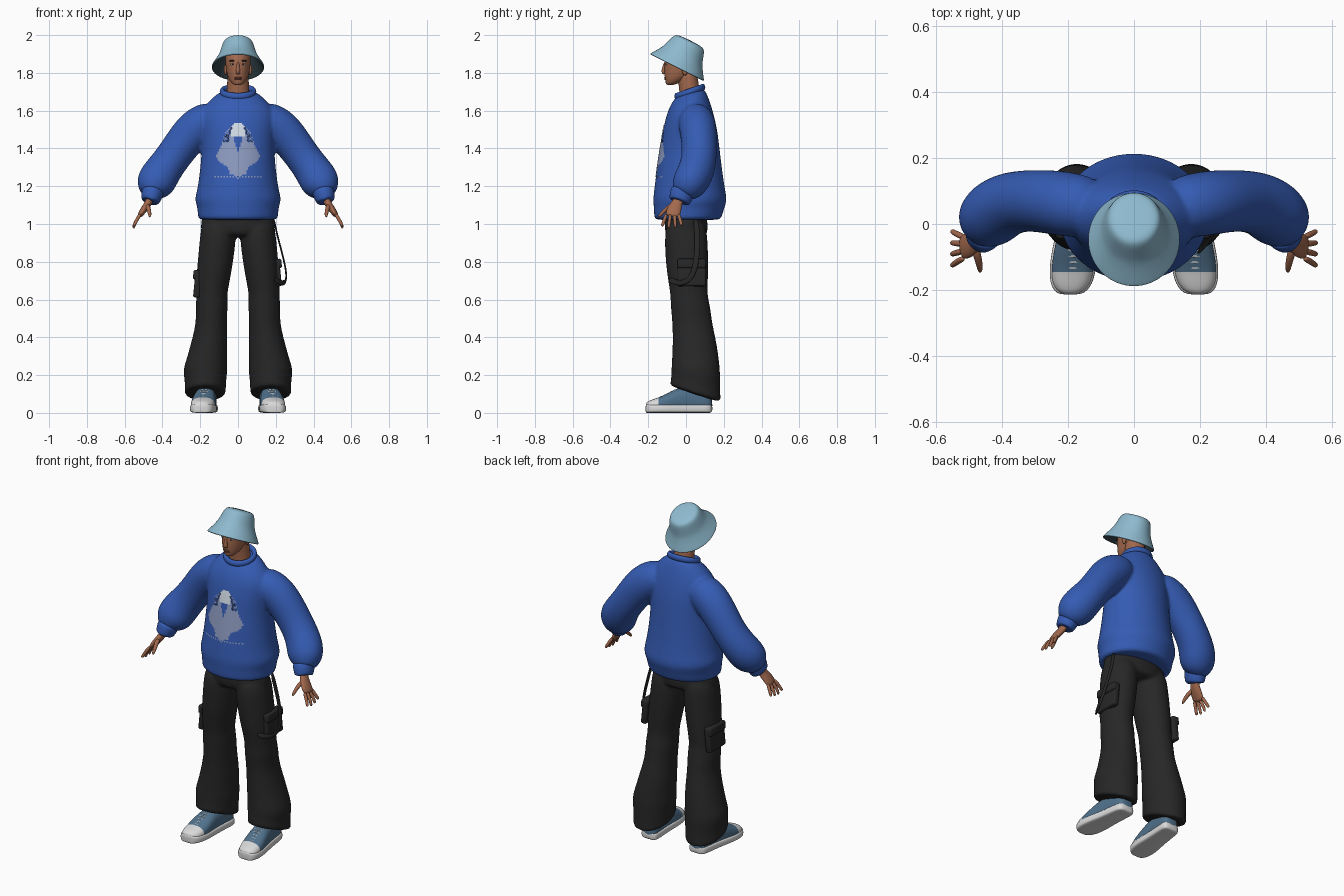
import bpy, bmesh, math
from mathutils import Vector, Matrix

cube = bpy.data.objects.get("Cube")
if cube:
    bpy.data.objects.remove(cube, do_unlink=True)


def material(name, *rgb):
    m = bpy.data.materials.new(name)
    m.use_nodes = True
    m.diffuse_color = (*rgb, 1)
    m.node_tree.nodes["Principled BSDF"].inputs["Base Color"].default_value = (*rgb, 1)
    return m


BLUE = material("sweater blue", .035, .105, .45)
HAT = material("hat pale blue", .27, .49, .62)
LINING = material("hat lining dark", .03, .05, .06)
SKIN = material("skin brown", .36, .14, .075)
LIP = material("lip brown", .24, .08, .05)
BLACK = material("trouser black", .02, .02, .02)
CANVAS = material("shoe blue", .08, .165, .26)
WHITE = material("shoe white", .7, .7, .7)
GREY = material("print grey", .27, .33, .53)
LIGHT = material("print light", .65, .72, .8)


def finish(name, bm, mats):
    bmesh.ops.recalc_face_normals(bm, faces=bm.faces)
    me = bpy.data.meshes.new(name)
    bm.to_mesh(me)
    bm.free()
    me.shade_smooth()
    for m in mats:
        me.materials.append(m)
    ob = bpy.data.objects.new(name, me)
    bpy.context.collection.objects.link(ob)
    return ob


def skin(name, parts, mats, sub=2, loop=False, rule=None, merge=False):
    """Skin each part (a list of rings); rule maps ring number to material."""
    bm = bmesh.new()
    for rings in parts:
        vs = [[bm.verts.new(p) for p in r] for r in rings]
        n = len(vs[0])
        for k in range(len(vs) if loop else len(vs) - 1):
            a, b = vs[k], vs[(k + 1) % len(vs)]
            for i in range(n):
                j = (i + 1) % n
                f = bm.faces.new((a[i], a[j], b[j], b[i]))
                f.material_index = rule(k) if rule else 0
        if not loop:
            bm.faces.new(vs[0]).material_index = rule(0) if rule else 0
            bm.faces.new(vs[-1]).material_index = rule(len(vs) - 2) if rule else 0
    ob = finish(name, bm, mats)
    ob.modifiers.new("round", "SUBSURF").levels = sub
    ob.modifiers["round"].render_levels = sub
    if merge:
        r = ob.modifiers.new("merge", "REMESH")
        r.mode, r.voxel_size, r.use_smooth_shade = "VOXEL", .009, True
        s = ob.modifiers.new("soften", "SMOOTH")
        s.factor, s.iterations = .5, 4
    return ob


def angles(n):
    return [(math.cos(i * math.tau / n), math.sin(i * math.tau / n)) for i in range(n)]


def loft(rows, n=24, side=1):
    """Level ellipses: x, y, z, half width, half depth, tilt."""
    return [[Vector((side * (x + rx * c), y + ry * s, z + t * ry * s)) for c, s in angles(n)]
            for x, y, z, rx, ry, t in rows]


def tube(pts, n=12, side=1, ref=(0, 1, 0)):
    """Rings across a path: x, y, z, radius along ref, other radius."""
    cs, out = [Vector(p[:3]) for p in pts], []
    for i, p in enumerate(pts):
        t = (cs[min(i + 1, len(cs) - 1)] - cs[max(i - 1, 0)]).normalized()
        u = Vector(ref) - t * t.dot(Vector(ref))
        u.normalize()
        v = t.cross(u)
        ring = [cs[i] + u * p[3] * c + v * p[4] * s for c, s in angles(n)]
        out.append([Vector((side * q.x, q.y, q.z)) for q in ring])
    return out


def blob(name, loc, size, mat):
    bm = bmesh.new()
    bmesh.ops.create_uvsphere(bm, u_segments=16, v_segments=10, radius=1,
                              matrix=Matrix.Translation(loc) @ Matrix.Diagonal((*size, 1)))
    return finish(name, bm, [mat])


def lerp(table, z):
    for (a, p), (b, q) in zip(table, table[1:]):
        if a <= z <= b:
            return p + (q - p) * (z - a) / (b - a)
    return 0


# Sweater: torso and both sleeves merged into one soft surface
torso = loft([(0, .008, 1.02, .205, .17, 0), (0, .01, 1.03, .214, .18, 0),
              (0, .016, 1.085, .216, .188, 0), (0, .02, 1.11, .226, .194, 0),
              (0, .021, 1.14, .23, .196, 0), (0, .019, 1.19, .215, .188, 0),
              (0, .018, 1.29, .202, .174, 0), (0, .02, 1.4, .192, .159, 0),
              (0, .022, 1.5, .2, .145, 0), (0, .022, 1.58, .205, .126, 0),
              (0, .022, 1.64, .165, .105, .1), (0, .022, 1.685, .115, .082, .25),
              (0, .022, 1.7, .085, .068, .3)])
sleeve = [(.1, .045, 1.575, .08, .08), (.17, .055, 1.545, .1, .105), (.235, .065, 1.495, .1, .108),
          (.29, .07, 1.43, .096, .1), (.34, .07, 1.36, .095, .096), (.385, .06, 1.3, .098, .098),
          (.422, .038, 1.245, .1, .107), (.446, .008, 1.2, .092, .1), (.456, -.012, 1.172, .07, .072),
          (.46, -.022, 1.155, .055, .05)]
sweater = skin("sweater", [torso, tube(sleeve, 16), tube(sleeve, 16, -1)], [BLUE], 2, merge=True)

# Collar ring
collar = []
for c, s in angles(28):
    mid = Vector((.085 * c, .02 + .07 * s, 1.7 + .024 * s))
    out = Vector((c, s, 0))
    collar.append([mid + out * .014 * a + Vector((0, 0, .02 * b)) for a, b in angles(8)])
skin("collar", [collar], [BLUE], 1, loop=True)

# Trousers: hips and both legs merged
hips = loft([(0, 0, 1.08, .19, .11, 0), (0, 0, 1, .198, .115, 0), (0, .002, .95, .2, .114, 0),
             (0, .004, .93, .15, .09, 0)])
leg = [(.1, 0, 1.03, .09, .1, 0), (.105, 0, .93, .097, .116, 0), (.122, .006, .78, .094, .113, 0),
       (.135, .012, .68, .088, .104, 0), (.138, .016, .62, .08, .098, 0), (.14, .024, .56, .087, .106, 0),
       (.14, .033, .48, .08, .105, 0), (.153, .047, .36, .099, .118, 0), (.166, .05, .28, .108, .125, 0),
       (.174, .052, .225, .12, .13, -.05), (.172, .051, .16, .108, .13, -.2),
       (.174, .05, .11, .111, .135, -.32), (.174, .05, .097, .108, .132, -.33)]
skin("trousers", [hips, loft(leg), loft(leg, side=-1)], [BLACK], 2, merge=True)

# Cargo pockets with flaps
for s, z, out in ((1, .74, .208), (-1, .68, .214)):
    for part, dz, high, thick in (("pocket", 0, .14, .035), ("pocket_flap", .05, .05, .046)):
        bm = bmesh.new()
        place = Matrix.Translation((s * out, .03, z + dz)) @ Matrix.Rotation(s * -.1, 4, "Y")
        bmesh.ops.create_cube(bm, size=1, matrix=place @ Matrix.Diagonal((thick, .15, high, 1)))
        ob = finish(part, bm, [BLACK])
        b = ob.modifiers.new("soft edge", "BEVEL")
        b.width, b.segments = .01, 3

# Hanging strap on the left hip
strap = [(.19, .05, 1.03), (.205, .06, .95), (.23, .06, .86), (.252, .05, .77), (.258, .025, .71),
         (.245, -.02, .685), (.222, -.06, .69), (.19, -.09, .71)]
skin("hip_strap", [tube([(*p, .005, .016) for p in strap], 8, ref=(1, 0, 0))], [BLACK])

# Head, neck and face
skin("head", [loft([(0, -.085, 1.735, .018, .018, 0), (0, -.072, 1.746, .034, .036, 0),
                    (0, -.052, 1.768, .051, .06, 0), (0, -.035, 1.8, .061, .081, 0),
                    (0, -.025, 1.84, .066, .091, 0), (0, -.018, 1.88, .07, .094, 0),
                    (0, -.008, 1.92, .062, .08, 0), (0, .005, 1.945, .035, .04, 0)], 20)], [SKIN])
skin("neck", [loft([(0, .025, 1.62, .066, .062, 0), (0, .02, 1.7, .06, .054, 0),
                    (0, .008, 1.78, .058, .055, 0), (0, 0, 1.83, .05, .05, 0)], 16)], [SKIN])
skin("nose", [tube([(0, -.108, 1.86, .006, .006), (0, -.116, 1.835, .008, .008),
                    (0, -.122, 1.806, .012, .013), (0, -.113, 1.793, .008, .013)], 10)], [SKIN])
blob("upper_lip", (0, -.109, 1.774), (.021, .007, .005), LIP)
blob("lower_lip", (0, -.108, 1.766), (.018, .007, .005), LIP)
for s in (1, -1):
    blob("ear", (s * .066, -.005, 1.815), (.009, .016, .028), SKIN)
    blob("eye_white", (s * .028, -.103, 1.846), (.013, .004, .005), WHITE)
    blob("iris", (s * .028, -.106, 1.846), (.005, .003, .005), BLACK)
    blob("eyebrow", (s * .03, -.104, 1.864), (.018, .004, .004), BLACK)

# Bucket hat: lining first, then brim edge and outer shell
shell = [(.16, 0), (.157, .006), (.136, .036), (.117, .066), (.108, .088), (.097, .125), (.088, .146),
         (.07, .156), (.02, .158)]
inner = [(r - .007, h - .004) for r, h in reversed(shell)]
tilt = Matrix.Translation((0, -.0475, 1.83)) @ Matrix.Rotation(math.radians(-26.5), 4, "X")
hat = [[tilt @ Vector((r * c * .88, r * s, h)) for c, s in angles(32)] for r, h in inner + shell]
skin("bucket_hat", [hat], [LINING, HAT], rule=lambda k: int(k >= len(inner) - 1))

# Cuffs, hands and shoes on both sides
palm = [(.462, -.03, 1.15, .03, .024), (.472, -.045, 1.115, .027, .02), (.488, -.058, 1.09, .038, .02),
        (.51, -.068, 1.06, .041, .017), (.524, -.073, 1.038, .036, .012)]
cuff = [(.448, -.012, 1.182, .062, .058), (.453, -.02, 1.165, .066, .06), (.462, -.032, 1.13, .06, .052),
        (.466, -.037, 1.115, .054, .046), (.465, -.036, 1.12, .04, .035)]
thumb = [(.482, -.07, 1.1, .014, .014), (.474, -.1, 1.083, .013, .013), (.468, -.125, 1.06, .011, .011),
         (.466, -.147, 1.035, .007, .007)]
shoe = [(-.213, .02, .05), (-.205, .042, .06), (-.18, .058, .071), (-.145, .064, .082), (-.11, .065, .098),
        (-.07, .062, .12), (-.02, .056, .14), (.06, .052, .14), (.115, .05, .12), (.14, .036, .08)]


def power(v, e):
    return math.copysign(abs(v) ** e, v)


def shoe_rings(side, grow, e, height=None):
    rings = []
    for y, w, h in shoe:
        h = height or h
        cx = .172 - .1 * y
        rings.append([Vector((side * (cx + (w + grow) * power(c, e)), y * (1 + grow),
                              h / 2 * (1 + power(s, e)))) for c, s in angles(20)])
    return rings


for s in (1, -1):
    skin("cuff", [tube(cuff, 16, s)], [BLUE])
    fingers = []
    for i in range(4):
        base, tip = -.103 + .021 * i, -.125 + .034 * i
        low = .972 + .012 * abs(i - 1.3)
        fingers.append(tube([(.515, base, 1.055, .01, .011), (.536, (base + tip) / 2, 1.022, .01, .01),
                             (.55, tip, .995, .009, .009), (.553, tip, low, .006, .006)], 8, s))
    skin("hand", [tube(palm, 12, s), tube(thumb, 8, s)] + fingers, [SKIN])
    skin("shoe_upper", [shoe_rings(s, 0, .8)], [WHITE, CANVAS], rule=lambda k: int(k >= 3))
    skin("shoe_sole", [shoe_rings(s, .006, .45, .046)], [WHITE])
    # Shoe laces and tongue
    for i in range(5):
        y = -.135 + .018 * i
        z = lerp([(a, h) for a, w, h in shoe], y)
        cx = .172 - .1 * y
        skin("lace", [tube([(cx - .036, y + .006, z - .01, .005, .004), (cx, y, z + .003, .005, .004),
                            (cx + .036, y + .006, z - .01, .005, .004)], 6, s)], [WHITE], 1)

# Chest print: small square cells laid on the sweater front
bpy.context.view_layer.update()
cloth = sweater.evaluated_get(bpy.context.evaluated_depsgraph_get())
outline = [(1.245, .12), (1.254, .12), (1.255, 0), (1.265, .04), (1.29, .05), (1.31, .06), (1.325, .1),
           (1.36, .115), (1.4, .095), (1.45, .075), (1.5, .06), (1.535, .025)]
bm = bmesh.new()
cell = .008
for row in range(37):
    for col in range(-15, 16):
        x, z = col * cell, 1.243 + row * cell
        half = lerp(outline, z)
        notch = 1.38 < z < 1.46 and abs(x) < .3 * (z - 1.38)
        ragged = (z > 1.43 and abs(x) > .6 * half) or z < 1.255
        if abs(x) > half or notch or (ragged and (row + col) % 2):
            continue
        corners = []
        for dx, dz in ((-1, -1), (1, -1), (1, 1), (-1, 1)):
            start = Vector((x + dx * cell / 2, -1, z + dz * cell / 2))
            hit, loc, normal, index = cloth.ray_cast(start, Vector((0, 1, 0)))
            if hit:
                corners.append(bm.verts.new(loc - Vector((0, .003, 0))))
        if len(corners) == 4:
            f = bm.faces.new(corners)
            f.material_index = int(z > 1.465 and abs(x) < .035)
bmesh.ops.remove_doubles(bm, verts=bm.verts, dist=.0005)
finish("chest_print", bm, [GREY, LIGHT])
